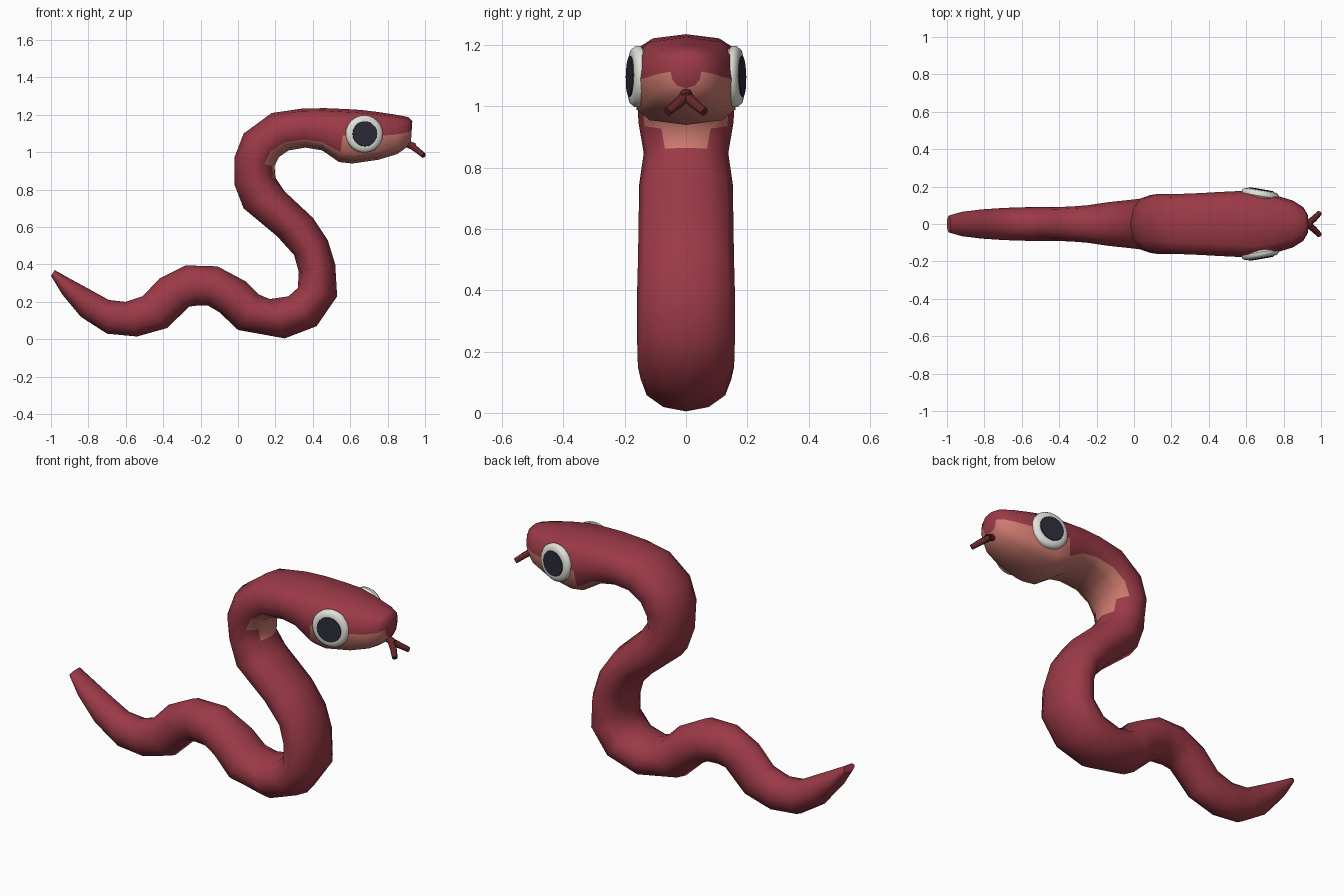
import bpy, bmesh, math
from mathutils import Vector

if "Cube" in bpy.data.objects:
    bpy.data.objects.remove(bpy.data.objects["Cube"])


def material(name, rgb):
    m = bpy.data.materials.new(name)
    m.diffuse_color = (*rgb, 1)
    m.use_nodes = True
    m.node_tree.nodes["Principled BSDF"].inputs["Base Color"].default_value = m.diffuse_color
    return m


RED = material("body red", (0.33, 0.042, 0.063))
BELLY = material("belly salmon", (0.61, 0.195, 0.16))
WHITE = material("eye white", (0.75, 0.75, 0.69))
DARK = material("pupil dark", (0.024, 0.024, 0.04))
TONGUE = material("tongue dark red", (0.13, 0.02, 0.022))

# Tail and coils: back x, back z, belly x, belly z, half width
coils = [
    (-0.98, 0.37, -1.0, 0.34, 0.045), (-0.90, 0.325, -0.94, 0.24, 0.065),
    (-0.79, 0.265, -0.84, 0.12, 0.078), (-0.69, 0.21, -0.70, 0.03, 0.086),
    (-0.60, 0.20, -0.54, 0.015, 0.09), (-0.51, 0.23, -0.38, 0.06, 0.09),
    (-0.42, 0.325, -0.26, 0.175, 0.093), (-0.28, 0.395, -0.22, 0.18, 0.10),
    (-0.11, 0.39, -0.16, 0.18, 0.117), (0.04, 0.31, -0.10, 0.145, 0.128),
    (0.11, 0.24, 0.0, 0.05, 0.138), (0.17, 0.215, 0.25, 0.005, 0.148),
    (0.27, 0.23, 0.42, 0.07, 0.157), (0.32, 0.275, 0.53, 0.23, 0.16),
    (0.325, 0.36, 0.52, 0.40, 0.16), (0.30, 0.45, 0.48, 0.53, 0.157),
    (0.21, 0.55, 0.40, 0.65, 0.155), (0.03, 0.70, 0.25, 0.79, 0.153)]
# Neck and head: same, plus squareness and number of belly faces per side
head = [
    (-0.02, 0.83, 0.20, 0.865, 0.138, 2.0, 1), (-0.02, 0.97, 0.195, 0.925, 0.155, 2.1, 2),
    (0.03, 1.10, 0.22, 0.975, 0.16, 2.3, 2), (0.18, 1.21, 0.27, 1.01, 0.16, 2.6, 2),
    (0.34, 1.233, 0.36, 1.025, 0.165, 2.8, 2), (0.46, 1.236, 0.45, 1.01, 0.171, 3.0, 2),
    (0.58, 1.231, 0.54, 0.948, 0.176, 3.3, 3), (0.66, 1.226, 0.61, 0.94, 0.175, 3.5, 3),
    (0.75, 1.215, 0.75, 0.96, 0.156, 3.2, 3), (0.85, 1.20, 0.85, 0.99, 0.125, 2.9, 3),
    (0.91, 1.188, 0.90, 1.025, 0.09, 2.6, 3), (0.932, 1.168, 0.925, 1.06, 0.05, 2.3, 3)]
SIDES = 12


def finish(name, bm, mats, angle=50):
    bmesh.ops.recalc_face_normals(bm, faces=bm.faces[:])
    me = bpy.data.meshes.new(name)
    bm.to_mesh(me)
    bm.free()
    for m in mats:
        me.materials.append(m)
    ob = bpy.data.objects.new(name, me)
    bpy.context.collection.objects.link(ob)
    bpy.context.view_layer.objects.active = ob
    ob.select_set(True)
    bpy.ops.object.shade_smooth_by_angle(angle=math.radians(angle))
    ob.select_set(False)
    return ob


def loft(bm, rings):
    n = len(rings[0])
    faces = []
    for a, b in zip(rings, rings[1:]):
        faces.append([bm.faces.new((a[i], a[(i + 1) % n], b[(i + 1) % n], b[i]))
                      for i in range(n)])
    bm.faces.new(rings[0])
    bm.faces.new(rings[-1])
    return faces


# Snake body: one skin from tail tip to snout, counted from the belly line
bm = bmesh.new()
sections = [s + (2.0, 0) for s in coils] + head
rings = []
for ux, uz, lx, lz, w, power, _ in sections:
    c = Vector(((ux + lx) / 2, 0, (uz + lz) / 2))
    up = Vector(((ux - lx) / 2, 0, (uz - lz) / 2))
    ring = []
    for i in range(SIDES):
        t = math.tau * i / SIDES
        s, k = math.sin(t), -math.cos(t)
        across = math.copysign(abs(s) ** (2 / power), s) if abs(s) > 1e-6 else 0
        along = math.copysign(abs(k) ** (2 / power), k) if abs(k) > 1e-6 else 0
        if abs(k) < 0.99:
            along *= 0.97 if power > 2.2 else 1
        ring.append(bm.verts.new(c + up * along + Vector((0, w * across, 0))))
    rings.append(ring)
bands = loft(bm, rings)
for band, section in zip(bands, sections):
    for i, f in enumerate(band):
        if min(i, SIDES - 1 - i) < section[6]:
            f.material_index = 1
bm.faces.ensure_lookup_table()
finish("snake_body", bm, [RED, BELLY], 60)


def disc(name, side, profile, mat, segments):
    """Round plate revolved around the tilted eye axis; profile is (radius, depth)."""
    axis = Vector((0.17, side, 0.02)).normalized()
    u = axis.cross(Vector((0, 0, 1))).normalized()
    v = axis.cross(u)
    centre = Vector((0.675, 0.16 * side, 1.098))
    bm = bmesh.new()
    rings = []
    for r, d in profile:
        rings.append([bm.verts.new(centre + axis * d
                      + (u * math.cos(a) + v * math.sin(a)) * r)
                      for a in (math.tau * i / segments for i in range(segments))])
    loft(bm, rings)
    finish(name, bm, [mat], 40)


# Tongue: tapering square-ish rods
def rod(bm, points, radii):
    rings = []
    for i, p in enumerate(points):
        d = (points[min(i + 1, len(points) - 1)] - points[max(i - 1, 0)]).normalized()
        u = d.cross(Vector((0, 0, 1))).normalized()
        v = d.cross(u)
        rings.append([bm.verts.new(p + (u * math.cos(a) + v * math.sin(a)) * radii[i])
                      for a in (math.tau * j / 8 for j in range(8))])
    loft(bm, rings)


bm = bmesh.new()
rod(bm, [Vector((0.87, 0, 1.06)), Vector((0.945, 0, 1.028))], [0.019, 0.019])

for side, label in ((-1, "right"), (1, "left")):
    disc(label + "_eye", side,
         [(0.085, -0.025), (0.10, -0.008), (0.10, 0.006), (0.09, 0.018), (0.072, 0.022)],
         WHITE, 24)
    disc(label + "_pupil", side, [(0.068, 0.018), (0.066, 0.026)], DARK, 20)
    # Fork tips
    rod(bm, [Vector((0.925, 0, 1.036)), Vector((0.96, 0.026 * side, 1.01)),
             Vector((0.993, 0.06 * side, 0.982))], [0.018, 0.017, 0.014])

finish("forked_tongue", bm, [TONGUE], 50)
